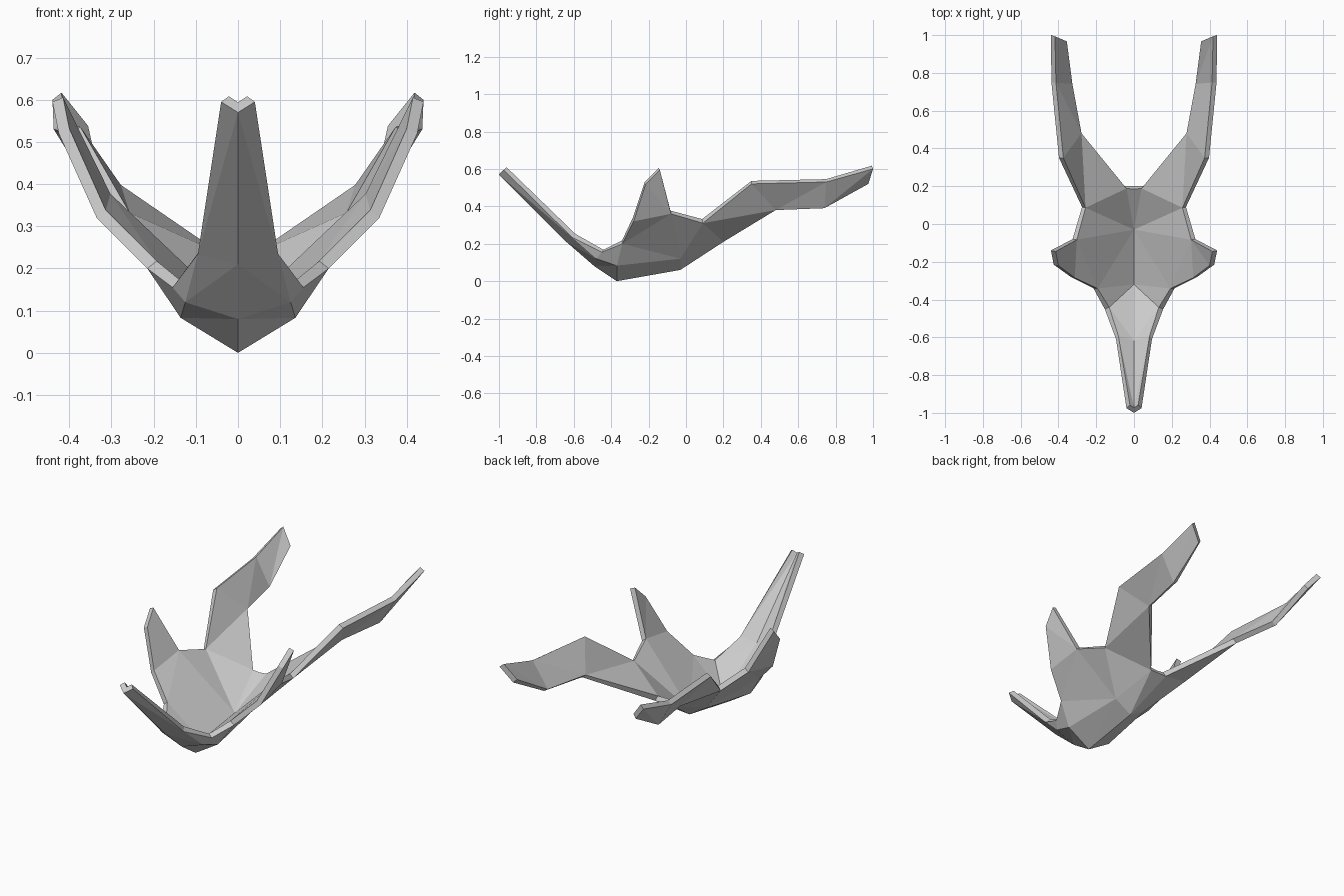
import bpy, bmesh
from mathutils import Vector

if "Cube" in bpy.data.objects:
    bpy.data.objects.remove(bpy.data.objects["Cube"])

WALL = 0.028

# Half-profile points: C = centre keel, R = front rim and side fin, S/T = belly, A/B = rear arm edges
P = dict(
    C0=(0, -1, .57), C1=(0, -.64, .21), C2=(0, -.49, .08), C3=(0, -.37, 0),
    C4=(0, -.03, .06), C5=(0, .2, .21),
    R0=(.04, -.975, .595), R1=(.095, -.61, .235), R2=(.155, -.45, .155),
    R3=(.215, -.34, .2), R4=(.335, -.28, .32), R5=(.425, -.215, .52),
    R6=(.44, -.14, .595), R7=(.325, -.08, .36), R8=(.275, .09, .31),
    T=(.125, -.48, .12), S1=(.136, -.37, .083), S2=(.1, -.03, .12),
    A1=(.397, .35, .52), A2=(.437, .75, .53), A3=(.44, 1, .6),
    B3=(.375, .975, .52), B2=(.35, .74, .39), B1=(.3, .48, .38), B0=(.05, .2, .21))

# Panels shared by both skins: nose, fin, arm
SHARED = ("C0 R0 R1|C0 R1 C1|R3 R4 R7|R4 R5 R7|R5 R6 R7|R8 B1 B0|R8 A1 B1|"
          "A1 A2 B1|A2 B2 B1|A2 A3 B2|A3 B3 B2")
# Faceted belly outside, simpler bowl inside
OUTER = ("C1 R1 T|C1 T C2|R1 R2 T|C2 T S1|C2 S1 C3|T R2 S1|R2 R3 S1|C3 S1 S2|C3 S2 C4|"
         "S1 R3 S2|R3 R7 S2|S2 R7 R8|S2 R8 B0|C4 S2 B0|C4 B0 C5")
INNER = "C1 R1 R2|C1 R2 C3|C3 R2 R3|C3 R3 C4|C4 R3 R7|C4 R7 R8|C4 R8 B0|C4 B0 C5"

bm = bmesh.new()


def skin(table, verts):
    for side in (1, -1):
        for tri in table.split("|"):
            vs = [verts[n, side] for n in tri.split()]
            bm.faces.new(vs if side == 1 else vs[::-1])


# Outer skin, both halves
outer = {}
for n, (x, y, z) in P.items():
    outer[n, 1] = bm.verts.new((x, y, z))
    outer[n, -1] = bm.verts.new((-x, y, z)) if x else outer[n, 1]
skin(SHARED + "|" + OUTER, outer)
bm.normal_update()
inward = -1 if outer["C3", 1].normal.z < 0 else 1
rim = [e for e in bm.edges if e.is_boundary]

# Inner skin, offset along the outer normals
copy = {}
for v in list(bm.verts):
    step = WALL * min(v.calc_shell_factor(), 1.4)
    copy[v] = bm.verts.new(v.co + v.normal * inward * step)
inner = {k: copy[v] for k, v in outer.items()}
inner["C3", 1].co = Vector((0, -.32, .05))
inner["C4", 1].co = Vector((0, -.03, .09))
skin(SHARED + "|" + INNER, inner)

# Rim wall joining the skins
for e in rim:
    a, b = e.verts
    bm.faces.new((a, b, copy[b], copy[a]))

bmesh.ops.delete(bm, geom=[v for v in bm.verts if not v.link_faces], context='VERTS')
bmesh.ops.recalc_face_normals(bm, faces=bm.faces)
mesh = bpy.data.meshes.new("faceted_shell")
bm.to_mesh(mesh)
bm.free()
bpy.context.collection.objects.link(bpy.data.objects.new("faceted_shell", mesh))
